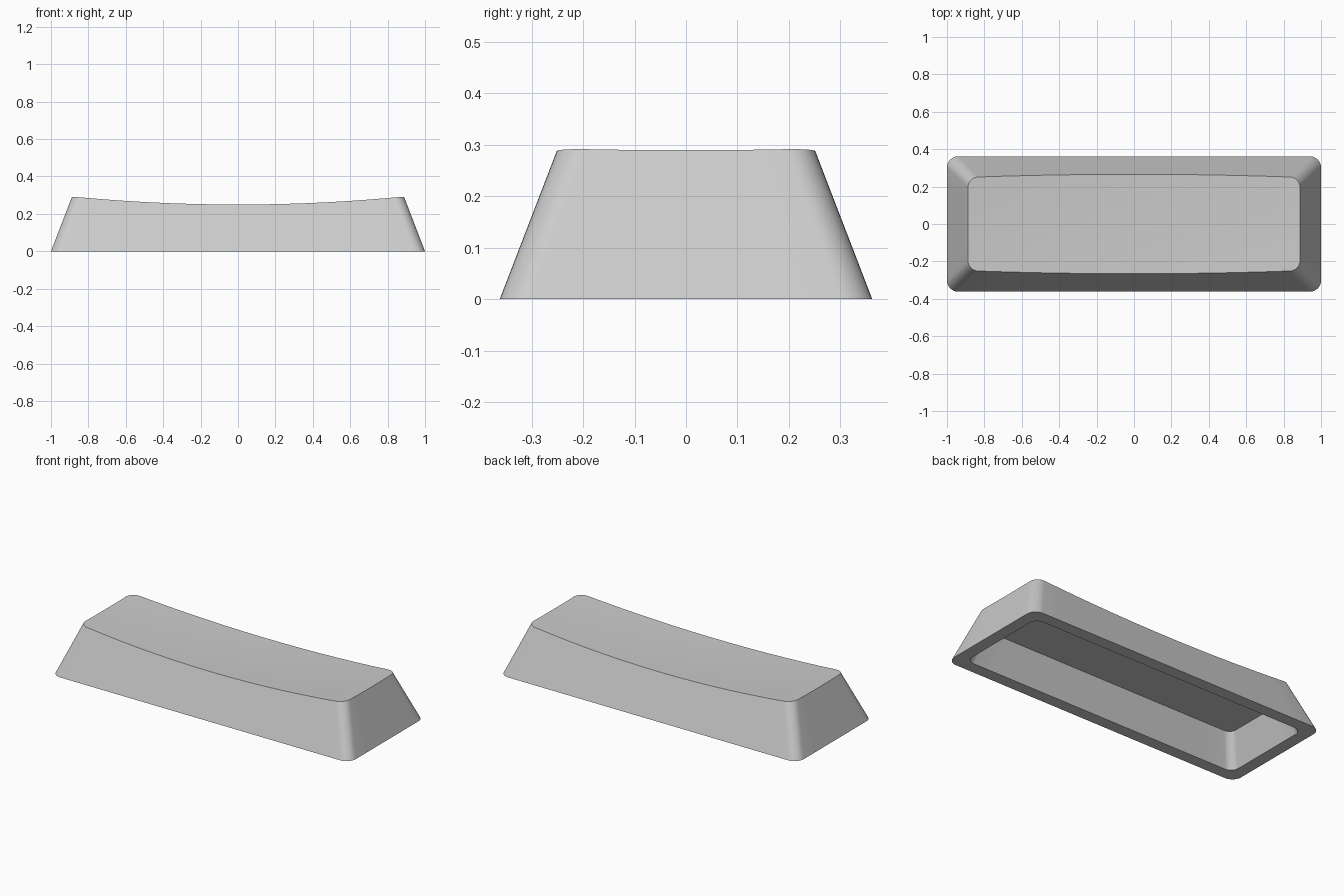
import bpy, bmesh, math
from mathutils import Vector

cube = bpy.data.objects.get("Cube")
if cube:
    bpy.data.objects.remove(cube, do_unlink=True)

HALF_X, HALF_Y = 1.0, 0.362      # footprint
TAPER = 0.385                    # inward lean of walls per unit height
WALL = 0.073                     # rim width
CEILING = 0.183                  # height of the hollow
DISH_LOW, DISH_R = 0.246, 9.1    # shallow spherical dish on top


def outline(hx, hy, r, long_cuts=14, short_cuts=6, arc=8):
    """Rounded rectangle, anticlockwise, with subdivided sides."""
    pts = []
    for i, (sx, sy) in enumerate([(1, 1), (-1, 1), (-1, -1), (1, -1)]):
        centre = Vector((sx * (hx - r), sy * (hy - r)))
        for k in range(arc + 1):
            a = math.pi / 2 * (i + k / arc)
            pts.append(centre + r * Vector((math.cos(a), math.sin(a))))
        # points along the side that leads to the next corner
        cuts = long_cuts if i % 2 == 0 else short_cuts
        start = pts[-1].copy()
        end = start.copy()
        if i % 2 == 0:
            end.x = -start.x
        else:
            end.y = -start.y
        pts += [start.lerp(end, k / cuts) for k in range(1, cuts)]
    return pts


def dish(p):
    return DISH_LOW + p.length_squared / (2 * DISH_R)


def level(inset, z, r):
    return [Vector((p.x, p.y, z)) for p in outline(HALF_X - inset, HALF_Y - inset, r)]


# Top edge: where the leaning walls meet the dish
base = outline(HALF_X, HALF_Y, 0.06)
top = base
for _ in range(6):
    heights = [dish(p) for p in top]
    top = [outline(HALF_X - TAPER * z, HALF_Y - TAPER * z, 0.055)[i]
           for i, z in enumerate(heights)]

# Rings from the ceiling of the hollow, round the rim, up the walls and over the dish
rings = [level(WALL + TAPER * CEILING, CEILING, 0.045),
         level(WALL, 0, 0.05),
         level(0, 0, 0.06)]
for s in (1, 0.85, 0.7, 0.55, 0.4, 0.25, 0.1):
    rings.append([Vector((p.x * s, p.y * s, dish(p * s))) for p in top])

bm = bmesh.new()
loops = [[bm.verts.new(p) for p in ring] for ring in rings]
n = len(base)
for a, b in zip(loops, loops[1:]):
    for i in range(n):
        j = (i + 1) % n
        bm.faces.new((a[i], a[j], b[j], b[i]))
bm.faces.new(loops[0])
bm.faces.new(loops[-1])
bmesh.ops.recalc_face_normals(bm, faces=bm.faces)

mesh = bpy.data.meshes.new("key_cap")
bm.to_mesh(mesh)
bm.free()
cap = bpy.data.objects.new("key_cap", mesh)
bpy.context.collection.objects.link(cap)

# Plain grey plastic
grey = bpy.data.materials.new("light_grey_plastic")
grey.use_nodes = True
colour = (0.6, 0.6, 0.6, 1)
grey.diffuse_color = colour
grey.node_tree.nodes["Principled BSDF"].inputs["Base Color"].default_value = colour
mesh.materials.append(grey)

bpy.ops.object.select_all(action='DESELECT')
cap.select_set(True)
bpy.context.view_layer.objects.active = cap
bpy.ops.object.shade_smooth_by_angle(angle=math.radians(30))
